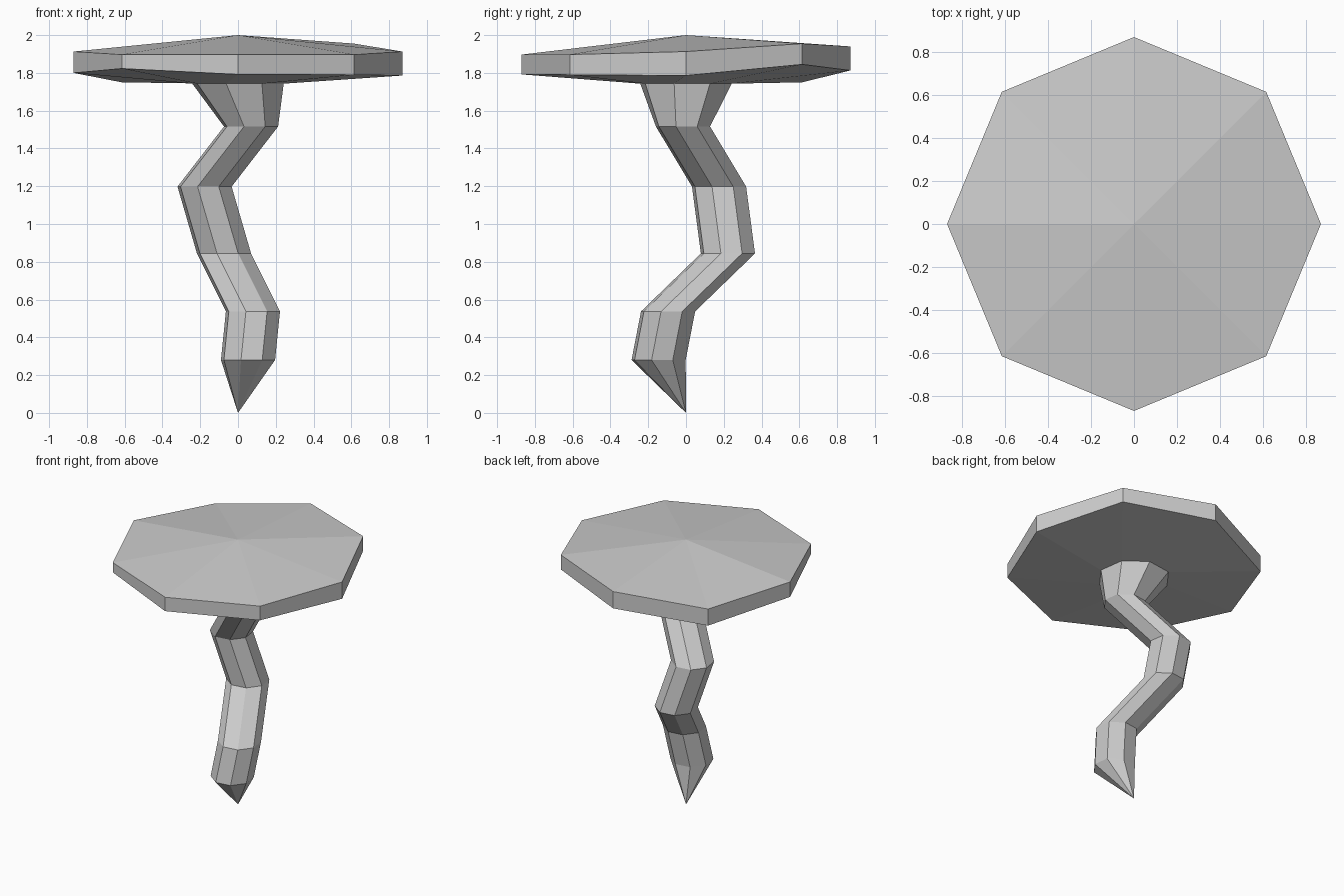
import bpy
from math import cos, sin, radians

if "Cube" in bpy.data.objects:
    bpy.data.objects.remove(bpy.data.objects["Cube"])

SIDES = 8
TWIST = -14.5  # rotation of the stem cross-section in degrees


def ring(cx, cy, z, r, turn=0.0):
    """Octagon of points; z may be one height or one height per corner."""
    zs = z if isinstance(z, list) else [z] * SIDES
    return [(cx + r * cos(radians(turn + 45 * i)),
             cy + r * sin(radians(turn + 45 * i)), zs[i]) for i in range(SIDES)]


def loft(name, tip, rings, flip=False):
    """Fan from a tip point to the first ring, then bridge the rings."""
    verts = [tip] + [p for r in rings for p in r]
    faces = []
    for i in range(SIDES):
        j = (i + 1) % SIDES
        faces.append((0, 1 + j, 1 + i))
        for k in range(len(rings) - 1):
            a, b = 1 + k * SIDES, 1 + (k + 1) * SIDES
            faces.append((a + i, a + j, b + j, b + i))
    if flip:
        faces = [f[::-1] for f in faces]
    mesh = bpy.data.meshes.new(name)
    mesh.from_pydata(verts, [], faces)
    mesh.update()
    obj = bpy.data.objects.new(name, mesh)
    bpy.context.collection.objects.link(obj)
    return obj


# Crooked stem: pointed foot, bent tube, flared top (x, y, z, radius)
path = [(0.053, -0.145, 0.28, 0.148),
        (0.079, -0.095, 0.537, 0.148),
        (-0.074, 0.222, 0.844, 0.148),
        (-0.177, 0.175, 1.198, 0.148),
        (0.069, -0.016, 1.516, 0.148),
        (0, 0, 1.743, 0.25)]
loft("stem", (0, 0, 0), [ring(*p, TWIST) for p in path])

# Uneven cap: shallow cone, rim band, underside closing onto the stem top
rim_top = [1.913, 1.955, 1.94, 1.875, 1.913, 1.897, 1.897, 1.897]
rim_low = [1.786, 1.845, 1.813, 1.75, 1.80, 1.823, 1.792, 1.79]
loft("cap", (0, 0, 2.0),
     [ring(0, 0, rim_top, 0.87), ring(0, 0, rim_low, 0.87),
      ring(0, 0, 1.743, 0.25, TWIST)], flip=True)
